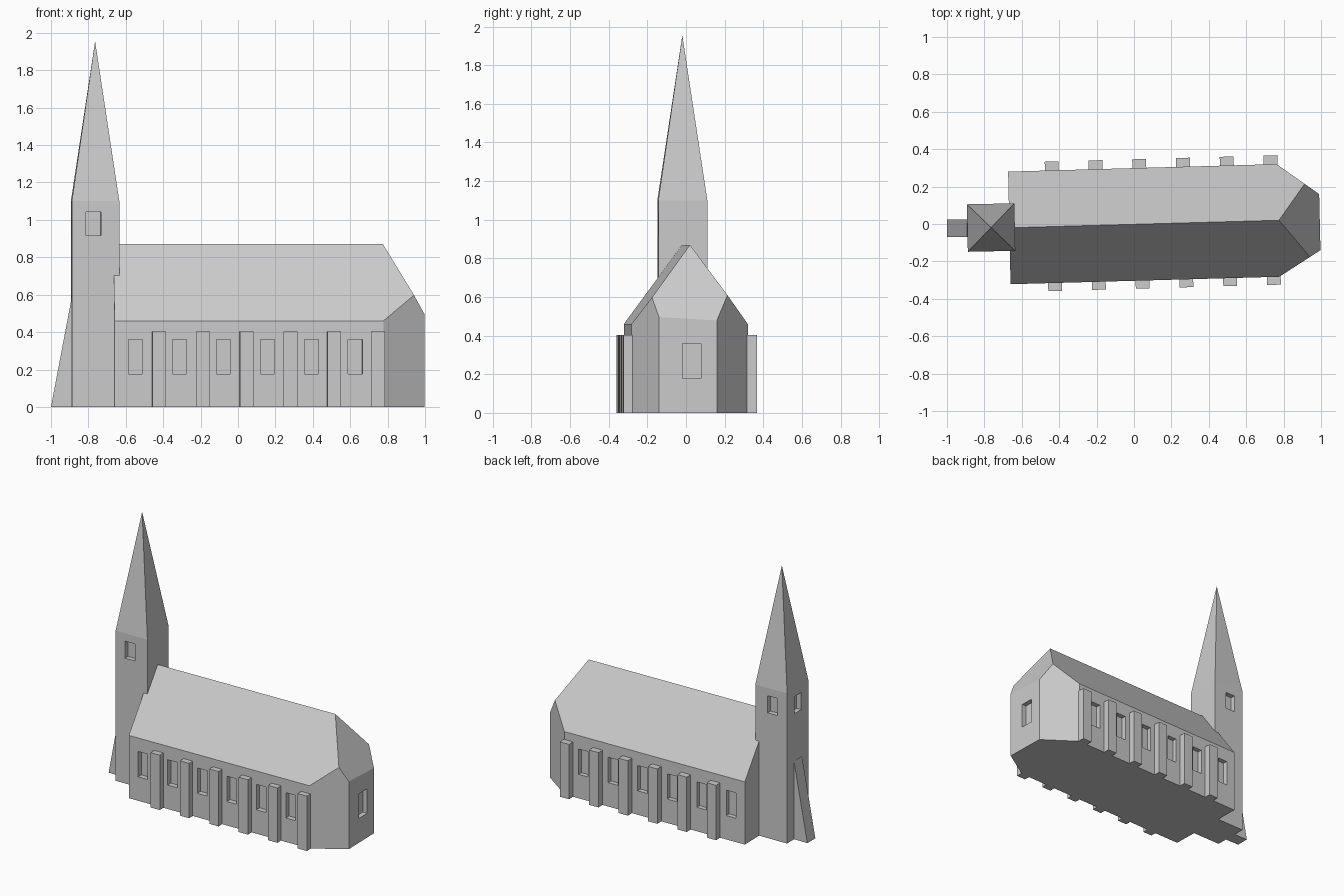
import bpy, bmesh, math
from mathutils import Vector, Matrix

if "Cube" in bpy.data.objects:
    bpy.data.objects.remove(bpy.data.objects["Cube"])

TURN = Matrix.Rotation(0.028, 4, 'Z')      # whole church is slightly turned

stone = bpy.data.materials.new("grey_stone")
stone.diffuse_color = (0.6, 0.6, 0.6, 1)
stone.use_nodes = True
stone.node_tree.nodes["Principled BSDF"].inputs["Base Color"].default_value = stone.diffuse_color


def finish(name, bm):
    bmesh.ops.recalc_face_normals(bm, faces=bm.faces)
    mesh = bpy.data.meshes.new(name)
    bm.to_mesh(mesh)
    bm.free()
    mesh.materials.append(stone)
    ob = bpy.data.objects.new(name, mesh)
    bpy.context.collection.objects.link(ob)
    return ob


def add_box(bm, center, size, turn=TURN):
    m = turn @ Matrix.Translation(center) @ Matrix.Diagonal((*size, 1))
    bmesh.ops.create_cube(bm, size=1, matrix=m)


def add_prism(bm, outline, height):
    face = bm.faces.new([bm.verts.new((x, y, 0)) for x, y in outline])
    top = bmesh.ops.extrude_face_region(bm, geom=[face])['geom']
    bmesh.ops.translate(bm, vec=(0, 0, height),
                        verts=[v for v in top if isinstance(v, bmesh.types.BMVert)])


def slice_off(bm, a, b, c):
    """Cut away everything above the plane through three points."""
    a, b, c = Vector(a), Vector(b), Vector(c)
    n = (b - a).cross(c - a).normalized()
    if n.z < 0:
        n = -n
    cut = bmesh.ops.bisect_plane(bm, geom=bm.verts[:] + bm.edges[:] + bm.faces[:],
                                 plane_co=a, plane_no=n, clear_outer=True)
    edges = [e for e in cut['geom_cut'] if isinstance(e, bmesh.types.BMEdge)]
    bmesh.ops.contextual_create(bm, geom=edges)


def carve(ob, bm):
    """Recess windows, then drop the cutter."""
    cutter = finish("window_cutter", bm)
    cutter.hide_render = True
    mod = ob.modifiers.new("windows", 'BOOLEAN')
    mod.operation, mod.solver, mod.object = 'DIFFERENCE', 'EXACT', cutter
    bpy.context.view_layer.objects.active = ob
    bpy.ops.object.modifier_apply(modifier=mod.name)
    bpy.data.objects.remove(cutter)


# Nave with chamfered apse, roof shaped by three slanted cuts
bm = bmesh.new()
add_prism(bm, [(-0.66, -0.322), (0.777, -0.282), (0.997, -0.14),
               (0.99, 0.16), (0.762, 0.32), (-0.673, 0.28)], 1.2)
ridge_w, ridge_e = (-0.66, -0.02, 0.87), (0.775, 0.02, 0.87)
slice_off(bm, ridge_w, ridge_e, (-0.66, -0.322, 0.46))
slice_off(bm, ridge_w, ridge_e, (-0.673, 0.28, 0.46))
slice_off(bm, ridge_e, (0.915, 0.214, 0.605), (0.937, -0.177, 0.605))
nave = finish("nave", bm)

# Nave windows: six each side and one in the apse end
DEPTH = 0.035
bm = bmesh.new()
for side in (-1, 1):
    for i in range(6):
        add_box(bm, (-0.556 + 0.235 * i, side * 0.30, 0.268), (0.076, 2 * DEPTH, 0.186))
add_box(bm, (0.994, 0.002, 0.268), (2 * DEPTH, 0.098, 0.18))
carve(nave, bm)

# Side buttresses
for side, label in ((-1, "south"), (1, "north")):
    for i in range(6):
        bm = bmesh.new()
        add_box(bm, (-0.431 + 0.234 * i, side * 0.318, 0.201), (0.074, 0.056, 0.402))
        finish(f"{label}_buttress_{i + 1}", bm)

# Square tower
TOWER = Matrix.Translation((-0.764, -0.019, 0)) @ Matrix.Rotation(0.02, 4, 'Z')
HALF = 0.127
bm = bmesh.new()
add_box(bm, (0, 0, 0.55), (2 * HALF, 2 * HALF, 1.1), TOWER)
tower = finish("tower", bm)

# Belfry openings on the three outer sides
bm = bmesh.new()
for side in (-1, 1):
    add_box(bm, (-0.012, side * HALF, 0.98), (0.08, 2 * DEPTH, 0.125), TOWER)
add_box(bm, (-HALF, 0, 0.98), (2 * DEPTH, 0.08, 0.125), TOWER)
carve(tower, bm)

# Spire
bm = bmesh.new()
base = [bm.verts.new(TOWER @ Vector((x * HALF, y * HALF, 1.1)))
        for x, y in ((-1, -1), (1, -1), (1, 1), (-1, 1))]
tip = bm.verts.new((-0.764, -0.019, 1.955))
bm.faces.new(base)
for i in range(4):
    bm.faces.new((base[i], base[(i + 1) % 4], tip))
finish("spire", bm)

# Sloped buttress leaning on the west face of the tower
bm = bmesh.new()
sides = [[bm.verts.new((x, y, z)) for x, z in ((-1.0, 0), (-0.87, 0), (-0.87, 0.57), (-0.892, 0.57))]
         for y in (-0.07, 0.023)]
bm.faces.new(sides[0])
bm.faces.new(sides[1])
for i in range(4):
    j = (i + 1) % 4
    bm.faces.new((sides[0][i], sides[0][j], sides[1][j], sides[1][i]))
finish("west_buttress", bm)
